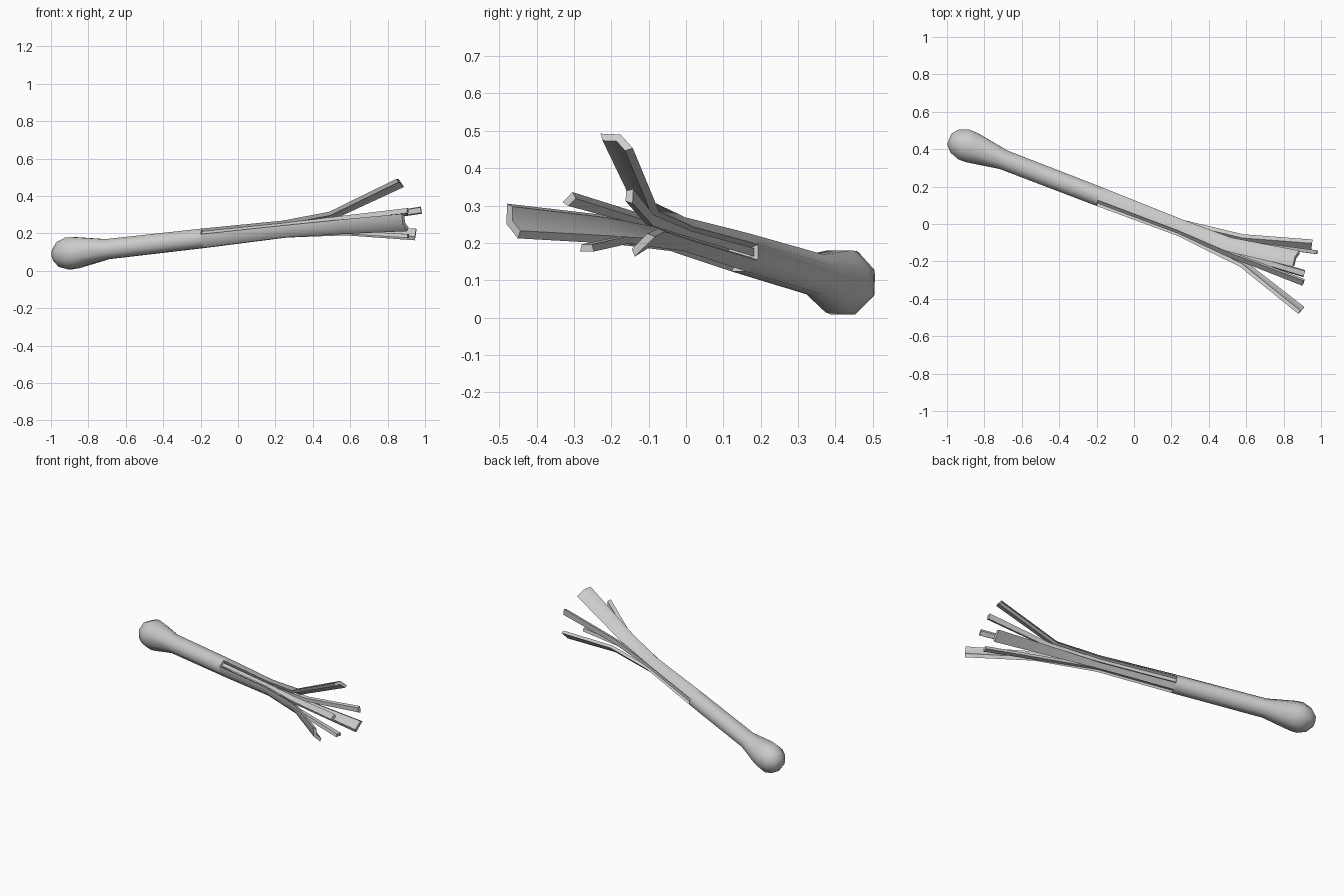
import bpy, bmesh
from math import cos, sin, radians
from mathutils import Vector

if "Cube" in bpy.data.objects:
    bpy.data.objects.remove(bpy.data.objects["Cube"])

# Common stalk axis and its cross-section frame (angle 0 = back, 90 = up)
D = Vector((1, -0.385, 0.113)).normalized()
E1 = Vector((0.385, 1, 0)).normalized()
E2 = D.cross(E1)
if E2.z < 0:
    E2 = -E2


def axis(x):
    return Vector((x, 0.075 - 0.385 * x, 0.195 + 0.113 * x))


def radial(deg):
    a = radians(deg)
    return E1 * cos(a) + E2 * sin(a)


def loft(name, rings):
    """Join equal closed rings into a capped solid."""
    bm = bmesh.new()
    rows = [[bm.verts.new(p) for p in r] for r in rings]
    n = len(rows[0])
    for a, b in zip(rows, rows[1:]):
        for i in range(n):
            j = (i + 1) % n
            bm.faces.new((a[i], a[j], b[j], b[i]))
    bm.faces.new(rows[0])
    bm.faces.new(rows[-1])
    bmesh.ops.recalc_face_normals(bm, faces=bm.faces)
    me = bpy.data.meshes.new(name)
    bm.to_mesh(me)
    bm.free()
    ob = bpy.data.objects.new(name, me)
    bpy.context.collection.objects.link(ob)
    bpy.ops.object.select_all(action='DESELECT')
    bpy.context.view_layer.objects.active = ob
    ob.select_set(True)
    bpy.ops.object.shade_smooth_by_angle(angle=radians(50))
    return ob


# Bulb and closed stem: eight-sided turned profile (x on axis, radius)
profile = [(-0.985, 0.035), (-0.955, 0.072), (-0.905, 0.092), (-0.865, 0.09),
           (-0.70, 0.058), (-0.18, 0.056)]
loft("bulb_and_stem", [[axis(x) + radial(22.5 + 45 * k) * r for k in range(8)]
                       for x, r in profile])


def leaf(name, angles, bend, tip, r0, r_mid, r_tip, thick):
    """Curved strip of the stem wall that flares out to a bend and a tip."""
    mid = sum(angles) / len(angles)
    bend, tip = Vector(bend), Vector(tip)
    turn = D.rotation_difference((tip - bend).normalized())
    half = D.rotation_difference(((tip - bend).normalized() + D).normalized())
    face = cos(radians(22.5)) if len(angles) == 2 else 1
    rings = []
    for x, r in ((-0.18, r0), (0.25, r0 * 0.88)):
        c = axis(x)
        rings.append([c + radial(a) * r for a in angles] +
                     [c + radial(a) * (r - thick) for a in reversed(angles)])
    for p, r, q in ((bend, r_mid, half), (tip, r_tip, turn)):
        c = p - (q @ radial(mid)) * r * face
        rings.append([c + (q @ radial(a)) * r for a in angles] +
                     [c + (q @ radial(a)) * (r - thick) for a in reversed(angles)])
    loft(name, rings)


# Wide outer leaves
leaf("upper_leaf", (22.5, 67.5, 112.5), (0.5, -0.10, 0.315), (0.86, -0.175, 0.49),
     0.056, 0.06, 0.072, 0.022)
leaf("front_leaf", (157.5, 202.5, 247.5), (0.57, -0.23, 0.23), (0.88, -0.48, 0.25),
     0.056, 0.06, 0.072, 0.022)
leaf("lower_back_leaf", (292.5, 337.5), (0.58, -0.075, 0.21), (0.95, -0.11, 0.19),
     0.056, 0.075, 0.1, 0.022)

# Narrow inner leaves recessed in the slits
for name, a, bend, tip in (
        ("back_inner_leaf", 0, (0.57, -0.09, 0.26), (0.98, -0.145, 0.325)),
        ("front_inner_leaf", 135, (0.5, -0.16, 0.275), (0.905, -0.315, 0.32)),
        ("lower_inner_leaf", 270, (0.58, -0.17, 0.20), (0.91, -0.265, 0.18))):
    leaf(name, (a - 15, a + 15), bend, tip, 0.042, 0.06, 0.075, 0.02)
